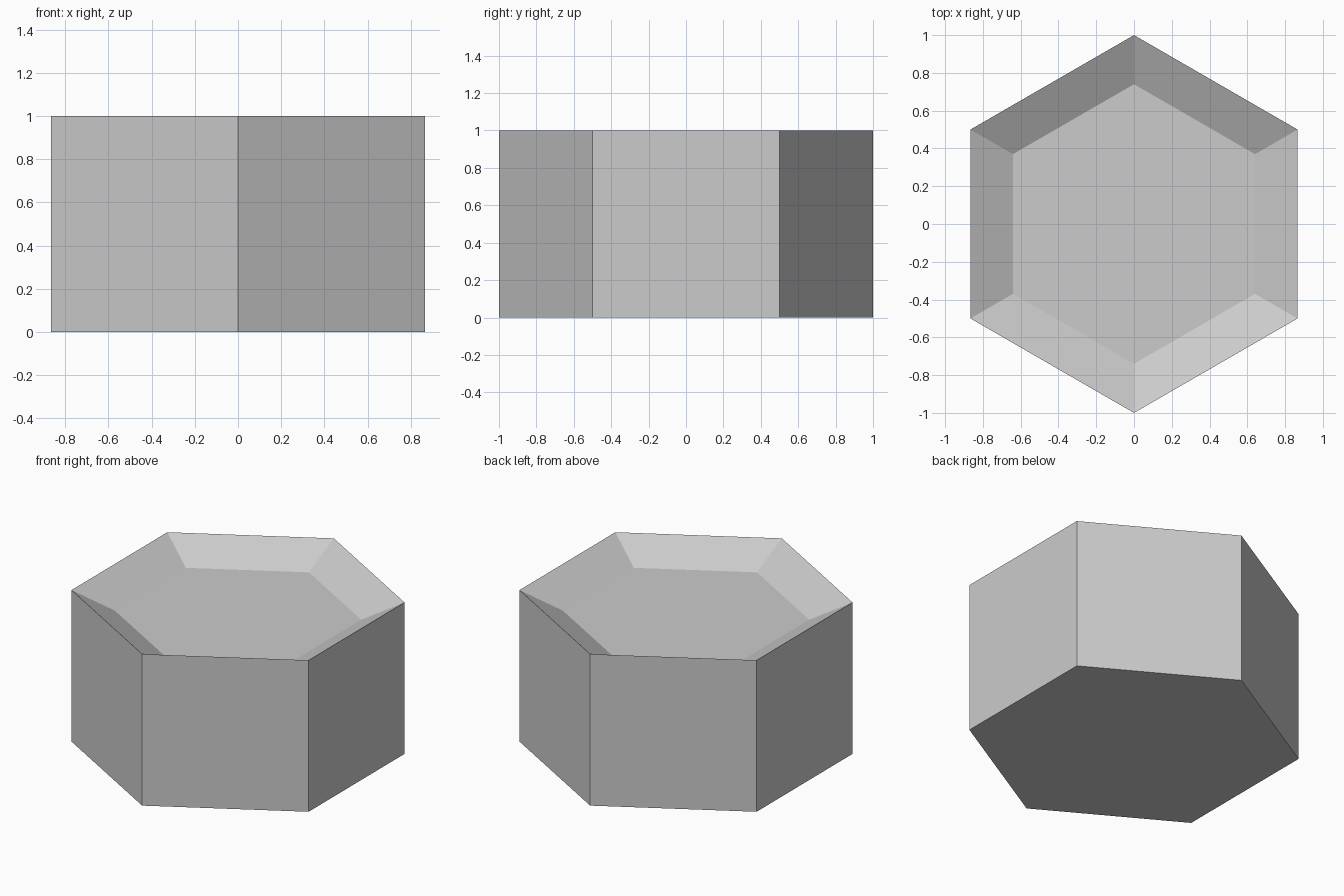
import bpy
import bmesh
from math import pi, sin, cos

cube = bpy.data.objects.get("Cube")
if cube:
    bpy.data.objects.remove(cube, do_unlink=True)

# Single plain grey
grey = bpy.data.materials.new("light grey")
grey.use_nodes = True
colour = (0.6, 0.6, 0.6, 1)
grey.diffuse_color = colour
grey.node_tree.nodes["Principled BSDF"].inputs["Base Color"].default_value = colour

SIDES = 6
HEIGHT = 1.0
FLOOR_RADIUS = 0.74
DISH_DEPTH = 0.125

bm = bmesh.new()


def ring(radius, z):
    """Hexagon of vertices with a corner pointing to the back."""
    angles = [pi / 2 + 2 * pi * i / SIDES for i in range(SIDES)]
    return [bm.verts.new((radius * cos(a), radius * sin(a), z)) for a in angles]


# Base, sharp rim and sunken floor, joined by flat walls
rings = [ring(1, 0), ring(1, HEIGHT), ring(FLOOR_RADIUS, HEIGHT - DISH_DEPTH)]
for low, high in zip(rings, rings[1:]):
    for i in range(SIDES):
        j = (i + 1) % SIDES
        bm.faces.new((low[i], low[j], high[j], high[i]))
bm.faces.new(rings[0][::-1])
bm.faces.new(rings[-1])
bmesh.ops.recalc_face_normals(bm, faces=bm.faces)

mesh = bpy.data.meshes.new("hexagonal_block")
bm.to_mesh(mesh)
bm.free()
mesh.materials.append(grey)
block = bpy.data.objects.new("hexagonal_block", mesh)
bpy.context.collection.objects.link(block)
